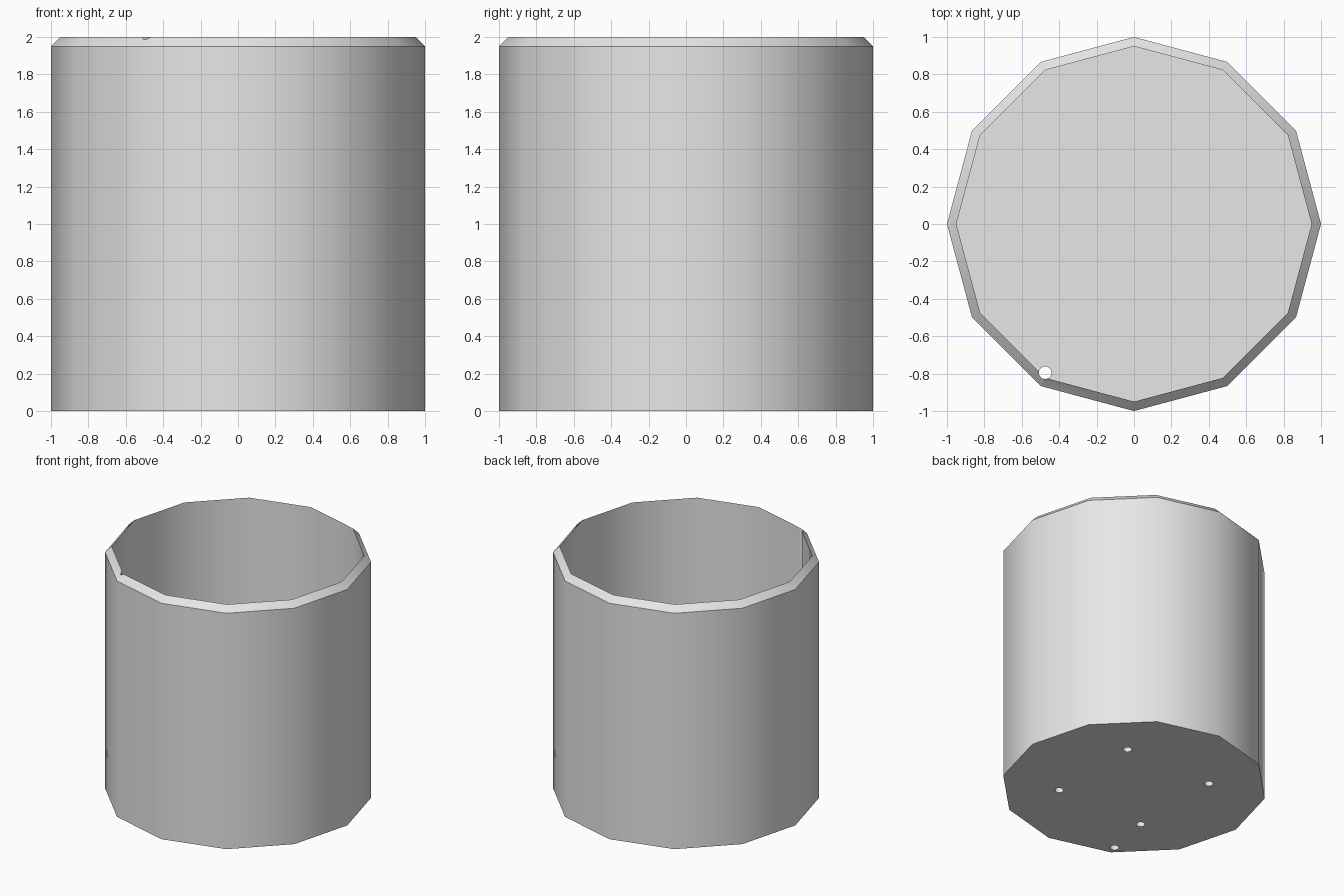
import bpy
import bmesh
import math

SIDES = 12
RIM_BEVEL = 0.05
FLOOR = 0.06
HOLE_RADIUS = 0.034

if "Cube" in bpy.data.objects:
    bpy.data.objects.remove(bpy.data.objects["Cube"], do_unlink=True)

# Single plain grey for the whole pot
grey = bpy.data.materials.new("plain grey")
grey.use_nodes = True
grey.diffuse_color = (0.8, 0.8, 0.8, 1)
grey.node_tree.nodes["Principled BSDF"].inputs["Base Color"].default_value = (0.8, 0.8, 0.8, 1)


def make_turned(name, profile, sides):
    """Solid of revolution from (radius, height) points, capped at both ends."""
    bm = bmesh.new()
    rings = []
    for radius, z in profile:
        angles = [2 * math.pi * i / sides for i in range(sides)]
        rings.append([bm.verts.new((radius * math.cos(a), radius * math.sin(a), z)) for a in angles])
    for low, high in zip(rings, rings[1:]):
        for i in range(sides):
            j = (i + 1) % sides
            bm.faces.new((low[i], low[j], high[j], high[i]))
    bm.faces.new(rings[0])
    bm.faces.new(rings[-1])
    bmesh.ops.recalc_face_normals(bm, faces=bm.faces)
    mesh = bpy.data.meshes.new(name)
    bm.to_mesh(mesh)
    bm.free()
    obj = bpy.data.objects.new(name, mesh)
    bpy.context.collection.objects.link(obj)
    return obj


def drill(target, x, y, top):
    """Cut a round vertical hole from below the base up to the given height."""
    cutter = make_turned("hole_cutter", [(HOLE_RADIUS, -0.1), (HOLE_RADIUS, top)], 16)
    cutter.location = (x, y, 0)
    cutter.hide_render = True
    bpy.context.view_layer.update()
    cut = target.modifiers.new("hole", "BOOLEAN")
    cut.operation = "DIFFERENCE"
    cut.solver = "EXACT"
    cut.object = cutter
    bpy.ops.object.modifier_apply(modifier=cut.name)
    bpy.data.objects.remove(cutter, do_unlink=True)


# Hollow body: outer wall, sloped rim, inner wall and floor
inner = 1 - RIM_BEVEL
pot = make_turned("pot_body", [(1, 0), (1, 2 - RIM_BEVEL), (inner, 2), (inner, FLOOR)], SIDES)
pot.data.materials.append(grey)
bpy.ops.object.select_all(action="DESELECT")
pot.select_set(True)
bpy.context.view_layer.objects.active = pot

# Four shallow sockets under the base
for x in (-0.4, 0.4):
    for y in (-0.4, 0.4):
        drill(pot, x, y, FLOOR - 0.015)

# Cable channel running the full height of one inner corner
drill(pot, -0.475, -0.795, 2.1)

bpy.ops.object.shade_smooth_by_angle(angle=math.radians(31))
